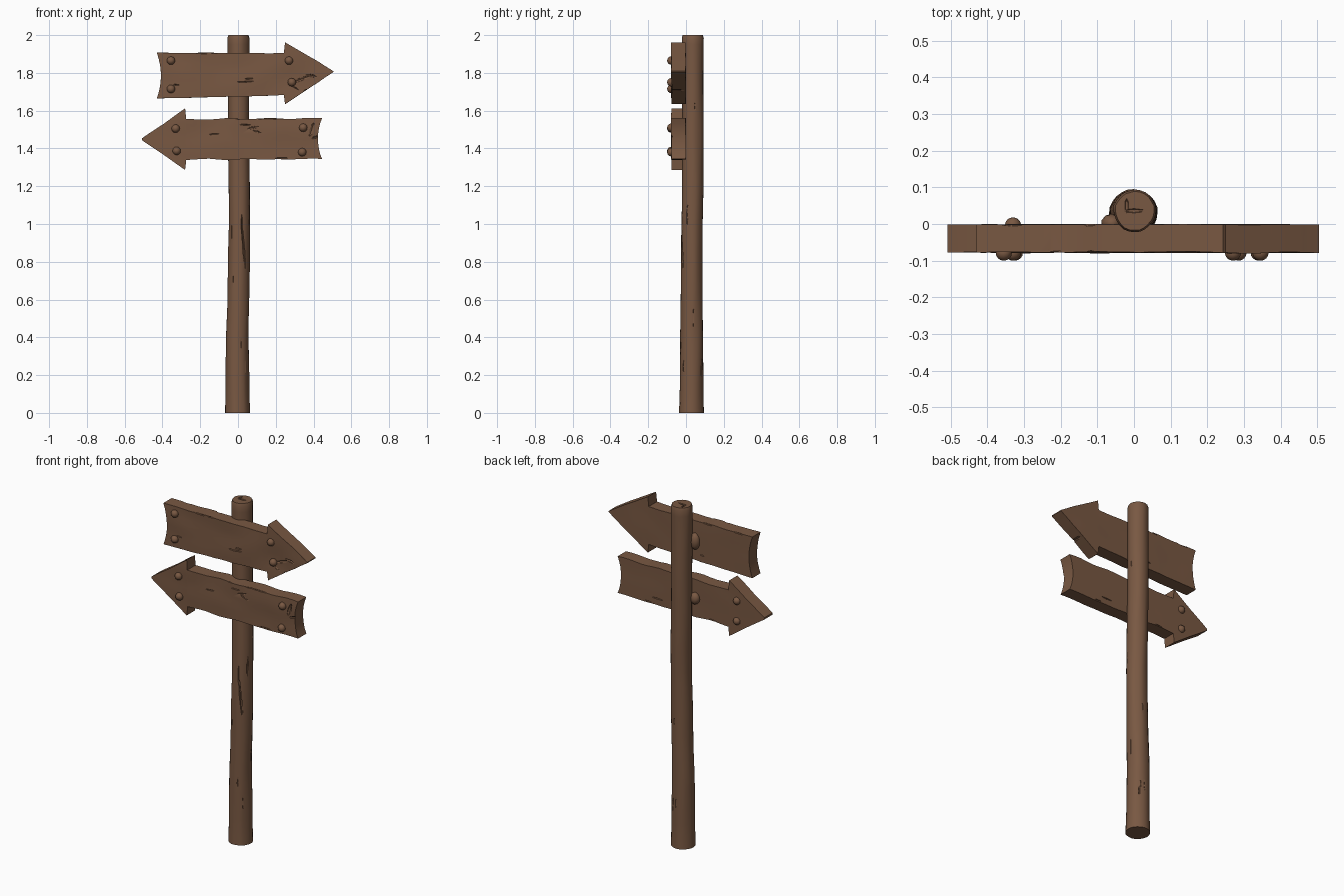
import bpy, bmesh, math, random
from mathutils import Vector, Matrix, noise

if "Cube" in bpy.data.objects:
    bpy.data.objects.remove(bpy.data.objects["Cube"])

random.seed(4)
wood = bpy.data.materials.new("brown wood")
wood.diffuse_color = (0.19, 0.098, 0.055, 1)
wood.use_nodes = True
wood.node_tree.nodes["Principled BSDF"].inputs["Base Color"].default_value = wood.diffuse_color


def make(name, bm, angle=35):
    bmesh.ops.recalc_face_normals(bm, faces=bm.faces)
    me = bpy.data.meshes.new(name)
    bm.to_mesh(me)
    bm.free()
    ob = bpy.data.objects.new(name, me)
    bpy.context.collection.objects.link(ob)
    me.materials.append(wood)
    activate(ob)
    bpy.ops.object.shade_smooth_by_angle(angle=math.radians(angle))
    return ob


def activate(ob):
    bpy.ops.object.select_all(action='DESELECT')
    ob.select_set(True)
    bpy.context.view_layer.objects.active = ob


def carve(ob, cuts):
    """Gouge the wood with slim spindles: (centre, half sizes, tilt about y)."""
    bm = bmesh.new()
    for c, s, tilt in cuts:
        m = Matrix.Translation(c) @ Matrix.Rotation(tilt, 4, 'Y') @ Matrix.Diagonal((*s, 1))
        bmesh.ops.create_uvsphere(bm, u_segments=6, v_segments=4, radius=1, matrix=m)
    cutter = make("gouge_cutter", bm)
    cutter.hide_render = True
    activate(ob)
    mod = ob.modifiers.new("gouges", 'BOOLEAN')
    mod.operation, mod.object, mod.solver = 'DIFFERENCE', cutter, 'EXACT'
    mod.use_self = True
    bpy.ops.object.modifier_apply(modifier=mod.name)
    bpy.data.objects.remove(cutter)
    bpy.ops.object.shade_smooth_by_angle(angle=math.radians(35))


def lerp(table, t):
    for a, b in zip(table, table[1:]):
        if t <= b[0]:
            f = (t - a[0]) / (b[0] - a[0])
            return [p + (q - p) * f for p, q in zip(a[1:], b[1:])]
    return table[-1][1:]


# Post: stacked rings following a slightly crooked trunk (z, x, y, radius)
trunk = [(0, -.002, .029, .066), (.1, -.003, .029, .063), (.4, -.004, .03, .06),
         (.6, .002, .03, .058), (.8, .005, .031, .057), (1.0, .008, .032, .056),
         (1.2, .006, .035, .057), (1.4, .004, .036, .056), (1.7, .003, .036, .056),
         (1.985, .002, .036, .058), (2.0, .002, .036, .053)]
bm = bmesh.new()
rings, N = [], 24
heights = [i * .05 for i in range(40)] + [1.985, 2.0]
for z in heights:
    cx, cy, r = lerp(trunk, z)
    ring = []
    for k in range(N):
        a = math.tau * k / N
        d = Vector((math.cos(a), math.sin(a), 0))
        rr = r + .003 * noise.noise(Vector((d.x * 2, d.y * 2, z * 3)))
        ring.append(bm.verts.new((cx + d.x * rr, cy + d.y * rr, z)))
    rings.append(ring)
for a, b in zip(rings, rings[1:]):
    for k in range(N):
        bm.faces.new((a[k], a[(k + 1) % N], b[(k + 1) % N], b[k]))
bm.faces.new(rings[0])
bm.faces.new(rings[-1])
post = make("post", bm)
cracks = [((.03, -.018, .87), (.006, .012, .13), -.08), ((.02, -.026, 1.0), (.004, .01, .06), 0),
          ((.062, .05, 1.63), (.008, .008, .03), .1), ((.058, .04, .5), (.006, .004, .06), 0),
          ((.0, .036, 2.0), (.03, .006, .006), 0), ((-.02, .05, 2.0), (.006, .02, .006), 0)]
for i in range(10):     # scattered short splits around the trunk
    a, z = random.uniform(0, math.tau), random.uniform(.15, 1.25)
    cx, cy, r = lerp(trunk, z)
    cracks.append(((cx + r * math.cos(a), cy + r * math.sin(a), z),
                   (.004, .004, random.uniform(.015, .05)), 0))
carve(post, cracks)


# Arrow boards: grid of stations along x; each station gives (x, bottom z, top z)
def board(name, stations, side, seed, cuts):
    bm = bmesh.new()
    rows = 8
    x0 = stations[0][0]
    cols = []
    ts = [s[0] for s in stations]
    for a, b in zip(stations, stations[1:]):
        n = max(1, round((b[0] - a[0]) / .04))
        ts += [a[0] + (b[0] - a[0]) * i / n for i in range(1, n)]
    for t in sorted(ts):
        lo, hi = lerp(stations, t)
        fade = max(0, 1 - (t - x0) / .2)          # swallow-cut tail end
        col = []
        for j in range(rows + 1):
            v = j / rows
            x = t + .022 * fade * (1 - (2 * v - 1) ** 2)
            z = lo + (hi - lo) * v
            if hi - lo < .24:                      # uneven edges on the plank
                z += .006 * noise.noise(Vector((t * 9, v * 3, seed)))
            wob = .006 * noise.noise(Vector((t * 5, z * 9, seed + 5)))
            col.append([bm.verts.new((side * x, y, z)) for y in (-.077 + wob, -.001 + wob * .3)])
        cols.append(col)
    for a, b in zip(cols, cols[1:]):
        for j in range(rows):
            for s in (0, 1):
                bm.faces.new((a[j][s], b[j][s], b[j + 1][s], a[j + 1][s]))
        for j in (0, rows):
            bm.faces.new((a[j][0], a[j][1], b[j][1], b[j][0]))
    for c in (cols[0], cols[-1]):
        for j in range(rows):
            bm.faces.new((c[j][0], c[j + 1][0], c[j + 1][1], c[j][1]))
    ob = make(name, bm)
    bev = ob.modifiers.new("worn_edges", 'BEVEL')
    bev.width, bev.segments, bev.angle_limit = .004, 1, math.radians(50)
    activate(ob)
    bpy.ops.object.modifier_apply(modifier=bev.name)
    zlo, zhi = stations[0][1], stations[0][2]
    for i in range(12):     # grain splits on both faces and nicks on the edges
        x = side * random.uniform(-.36, .18)
        z = random.choice((zlo + .004, zhi - .002, random.uniform(zlo + .03, zhi - .03)))
        y = random.choice((-.079, 0))
        cuts.append(((x, y, z), (random.uniform(.015, .05), .007, .0035), random.uniform(-.1, .1)))
    carve(ob, cuts)


board("upper_board", [(-.43, 1.665, 1.907), (-.1, 1.671, 1.905), (.243, 1.683, 1.905),
                      (.249, 1.634, 1.962), (.505, 1.804, 1.812)], 1, 1,
      [((.33, -.08, 1.765), (.06, .014, .010), -.35), ((.39, -.08, 1.785), (.035, .012, .008), .2),
       ((.30, -.08, 1.72), (.03, .012, .007), .5), ((.36, -.05, 1.705), (.012, .05, .008), 0)])
board("lower_board", [(-.445, 1.345, 1.56), (-.1, 1.342, 1.558), (.274, 1.342, 1.554),
                      (.28, 1.286, 1.612), (.508, 1.445, 1.453)], -1, 9,
      [((.39, -.08, 1.50), (.012, .012, .04), .3), ((.41, -.08, 1.46), (.025, .012, .007), -.3),
       ((.08, -.08, 1.51), (.04, .008, .008), -.2), ((.1, -.08, 1.49), (.03, .008, .005), .3)])


# Bolts: small rounded heads set into the boards
def bolt(name, x, y, z, r=.022):
    bm = bmesh.new()
    m = Matrix.Translation((x, y, z)) @ Matrix.Diagonal((r, .021, r, 1)) @ Matrix.Rotation(math.pi / 2, 4, 'X')
    bmesh.ops.create_uvsphere(bm, u_segments=12, v_segments=8, radius=1, matrix=m)
    make(name, bm, 60)


for x, z in ((-.355, 1.865), (-.355, 1.715), (.27, 1.865), (.285, 1.75),
             (-.33, 1.505), (-.325, 1.387), (.345, 1.51), (.34, 1.38)):
    bolt("front_bolt", x, -.079, z)
for z in (1.505, 1.387):
    bolt("back_bolt", -.33, -.003, z)

# Wood lumps where the boards meet the back of the post
for z, h in ((1.785, .05), (1.45, .035)):
    bm = bmesh.new()
    m = Matrix.Translation((-.06, .002, z)) @ Matrix.Diagonal((.03, .026, h, 1))
    bmesh.ops.create_icosphere(bm, subdivisions=2, radius=1, matrix=m)
    make("joint_lump", bm, 60)
